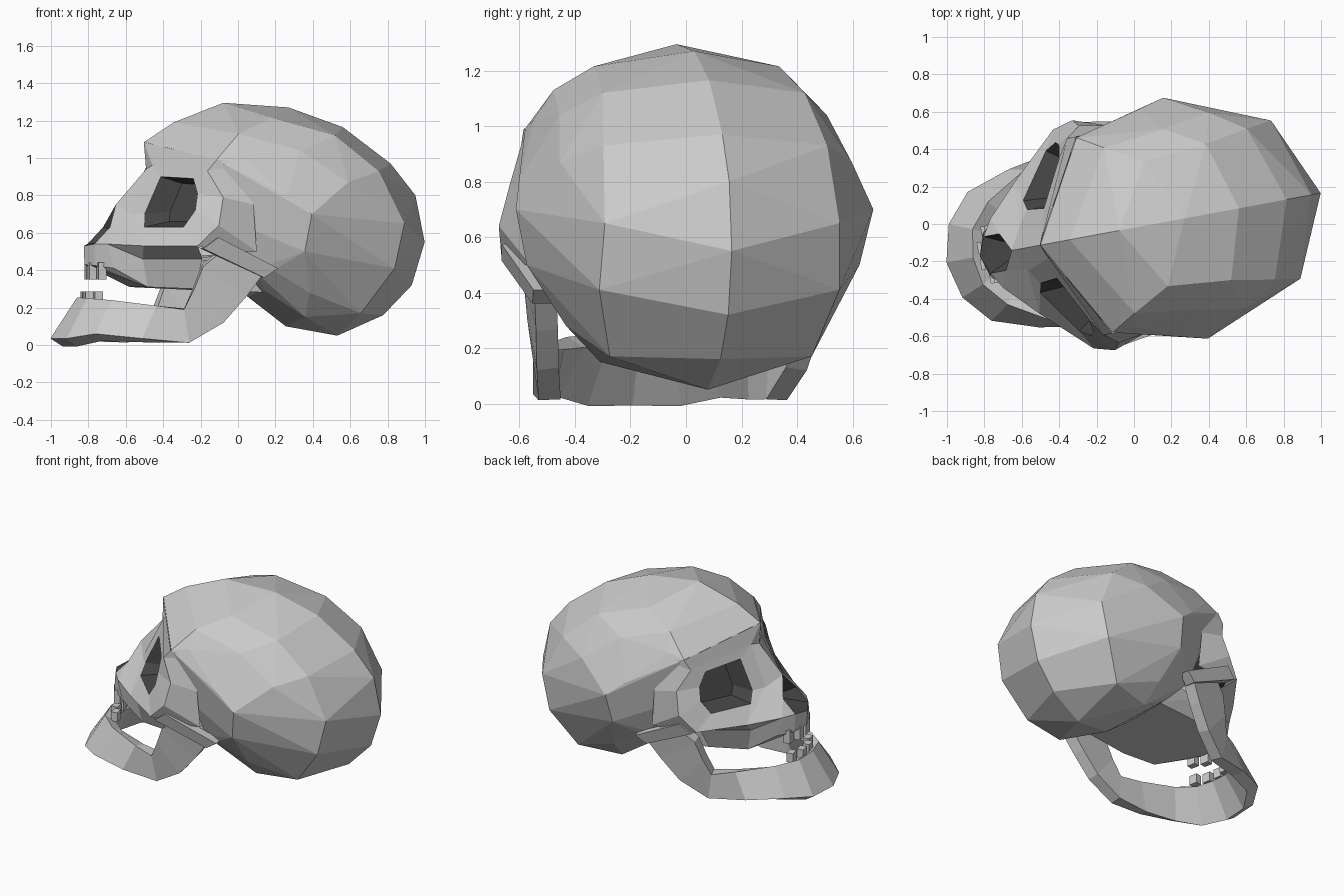
import bpy, bmesh, math
from mathutils import Vector, Matrix

if "Cube" in bpy.data.objects:
    bpy.data.objects.remove(bpy.data.objects["Cube"])

# The skull is modelled facing -x and symmetric in y, then yawed slightly.
PLACE = Matrix.Translation((0, -0.02, 0)) @ Matrix.Rotation(math.radians(10.5), 4, 'Z')


def material(name, v):
    m = bpy.data.materials.new(name)
    m.diffuse_color = (v, v, v, 1)
    m.use_nodes = True
    m.node_tree.nodes["Principled BSDF"].inputs["Base Color"].default_value = m.diffuse_color
    return m


BONE = material("bone grey", 0.6)
DARK = material("cavity dark", 0.06)


def finish(name, bm, mat):
    bm.transform(PLACE)
    me = bpy.data.meshes.new(name)
    bm.to_mesh(me)
    bm.free()
    me.materials.append(mat)
    ob = bpy.data.objects.new(name, me)
    bpy.context.collection.objects.link(ob)
    return ob


def hull(name, pts, mat=BONE, mirror=True):
    """Convex solid through the points and, if wanted, their mirror images."""
    bm = bmesh.new()
    for p in pts:
        bm.verts.new(p)
        if mirror and p[1] > 0:
            bm.verts.new((p[0], -p[1], p[2]))
    r = bmesh.ops.convex_hull(bm, input=bm.verts)
    junk = list({v for v in r["geom_interior"] + r["geom_unused"]
                 if isinstance(v, bmesh.types.BMVert)})
    bmesh.ops.delete(bm, geom=junk, context='VERTS')
    bmesh.ops.dissolve_limit(bm, angle_limit=math.radians(4), verts=bm.verts, edges=bm.edges)
    bmesh.ops.recalc_face_normals(bm, faces=bm.faces)
    return finish(name, bm, mat)


def shell(name, polys, ref, mat=BONE, sign=1):
    """Mirrored surface; faces point away from ref (sign 1) or to it (-1)."""
    bm = bmesh.new()
    for s in (1, -1):
        c = Vector((ref[0], ref[1] * s, ref[2]))
        for poly in polys:
            f = bm.faces.new([bm.verts.new((x, y * s, z)) for x, y, z in poly])
            f.normal_update()
            if f.normal.dot(f.calc_center_median() - c) * sign < 0:
                f.normal_flip()
    bmesh.ops.remove_doubles(bm, verts=bm.verts, dist=0.002)
    return finish(name, bm, mat)


# Braincase: midline profile, then rings further out to the side
midline = [(-.51, 1.085), (-.35, 1.19), (-.08, 1.295), (.275, 1.27), (.57, 1.165),
           (.83, .97), (.965, .80), (1.015, .55), (.945, .32), (.79, .16),
           (.54, .05), (.26, .10), (.05, .26)]
ring_1 = [(-.08, .45, 1.13), (.12, .34, 1.215), (.46, .37, 1.12), (.69, .41, .93),
          (.825, .43, .65), (.77, .44, .41), (.6, .37, .17), (.3, .35, .15), (.08, .36, .29)]
ring_2 = [(-.1, .52, 1.02), (.25, .49, 1.04), (.5, .535, .87), (.6, .525, .65),
          (.52, .50, .4), (.3, .475, .28), (.1, .50, .40)]
ring_3 = [(.15, .62, .8), (.28, .655, .70), (.25, .61, .5)]
temple = [(-.215, .53, .99), (-.03, .53, .62), (0, .46, .40)]
hull("braincase", [(x, 0, z) for x, z in midline] + ring_1 + ring_2 + ring_3 + temple)

# Face: ring around each eye socket, nose bridge, cheek and upper jaw
eye = [(-.455, .19, .90), (-.325, .44, .89), (-.315, .51, .81), (-.33, .525, .72),
       (-.388, .49, .63), (-.557, .25, .63), (-.545, .20, .70)]
rim = [(-.48, .08, .96), (-.265, .535, .93), (-.19, .59, .79), (-.22, .625, .64),
       (-.33, .595, .53), (-.58, .36, .53), (-.60, .12, .70)]
brow0, brow1 = (-.512, 0, 1.085), (-.215, .535, .99)
nasion, tip = (-.50, 0, .94), (-.665, 0, .75)
n1, n2, n3 = (-.715, .10, .63), (-.80, .10, .54), (-.838, 0, .53)
side = (-.745, .19, .54)
m0, m1, m2 = (-.835, 0, .43), (-.80, .12, .425), (-.71, .20, .41)
m3, m4 = (-.54, .26, .31), (-.29, .31, .30)
u5, u4 = (-.57, .28, .46), (-.27, .41, .46)
t1, t2, t3 = (-.05, .535, .97), (-.02, .56, .75), (0, .55, .5)
faces = [[eye[i], eye[(i + 1) % 7], rim[(i + 1) % 7], rim[i]] for i in range(7)]
faces += [[brow0, brow1, rim[1], rim[0]], [brow0, rim[0], nasion],
          [nasion, rim[0], rim[6], tip], [tip, rim[6], n1], [n1, rim[6], rim[5], side],
          [n1, side, n2], [n3, n2, m1, m0], [n2, side, m2, m1],
          [side, rim[5], u5], [side, u5, m3, m2], [rim[5], rim[4], u4, u5], [u5, u4, m4, m3],
          [brow1, t1, rim[1]], [rim[1], t1, t2, rim[2]], [rim[2], t2, t3, rim[3]],
          [rim[3], t3, (-.2, .57, .5), rim[4]]]
shell("face", faces, (-.15, 0, .68))

# Palate and skull base behind it
hull("palate", [m0, m1, m2, m3, m4, (-.5, .24, .42), (-.72, .12, .48)])
hull("skull_base", [m3, m4, (-.25, .33, .45), (.1, .3, .28), (.1, .3, .5), (-.45, .2, .45)])


# Dark cavities of the eyes and the nose
def cavity(name, loop, shift, scale, ref):
    c = sum((Vector(p) for p in loop), Vector()) / len(loop)
    back = [tuple(c + (Vector(p) - c) * scale + Vector(shift)) for p in loop]
    n = len(loop)
    polys = [[loop[i], loop[(i + 1) % n], back[(i + 1) % n], back[i]] for i in range(n)]
    shell(name, polys + [back], ref, DARK, -1)


cavity("eye_sockets", eye, (.105, -.04, 0), .75, (-.43, .36, .76))
bm = bmesh.new()
loop = [tip, n1, n2, n3, (n2[0], -n2[1], n2[2]), (n1[0], -n1[1], n1[2])]
deep = bm.verts.new((-.58, 0, .58))
ring = [bm.verts.new(p) for p in loop]
for i in range(6):
    f = bm.faces.new((ring[i], ring[(i + 1) % 6], deep))
    f.normal_update()
    if f.normal.dot(Vector((-.75, 0, .62)) - f.calc_center_median()) < 0:
        f.normal_flip()
finish("nose_cavity", bm, DARK)

# Cheek arches running back to the braincase
arch = [(-.22, .615, .575), (-.30, .60, .515), (.115, .56, .41), (.04, .55, .36)]
for s, tag in ((1, "left"), (-1, "right")):
    hull("cheek_arch_" + tag, [(x, (y - d) * s, z) for x, y, z in arch for d in (0, .07)],
         mirror=False)

# Lower jaw: a thick strip from the chin round to the hinge
low = [(-1.02, 0, .035), (-.97, .2, .035), (-.84, .35, .06), (-.6, .43, .035),
       (-.35, .455, .012), (-.17, .495, .12), (-.05, .52, .26), (.03, .54, .37)]
top = [(-.875, 0, .255), (-.85, .15, .25), (-.74, .28, .24), (-.52, .41, .21),
       (-.38, .47, .19), (-.33, .50, .30), (-.285, .52, .42), (-.20, .54, .49)]
jaw = shell("lower_jaw", [[low[i], low[i + 1], top[i + 1], top[i]] for i in range(7)],
            (-.45, 0, .15))
mod = jaw.modifiers.new("thickness", 'SOLIDIFY')
mod.thickness = .08
mod.offset = -1

# Teeth: small blocks along both jaws
for row, z0, z1, dx in (("upper", .35, .44, 0), ("lower", .22, .285, -.02)):
    for k, (x, y) in enumerate(((-.80, .045), (-.765, .125))):
        for s, tag in ((1, "left"), (-1, "right")):
            hull(f"{row}_tooth_{tag}_{k + 1}",
                 [(x + dx + a * .022, s * (y + b * .03), z)
                  for a in (-1, 1) for b in (-1, 1) for z in (z0, z1)], mirror=False)
